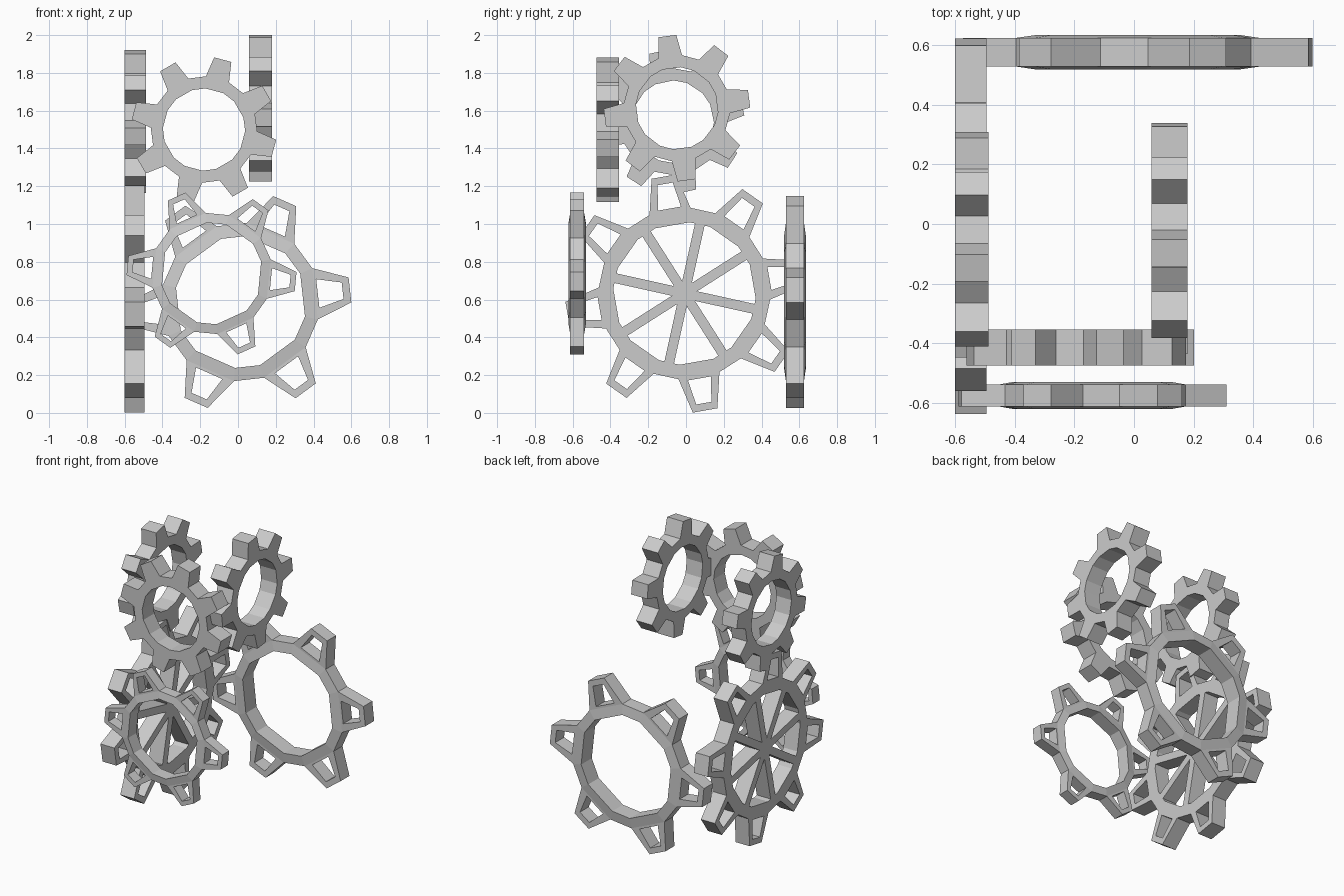
import bpy, bmesh
from math import cos, sin, radians, pi

if "Cube" in bpy.data.objects:
    bpy.data.objects.remove(bpy.data.objects["Cube"])


def polar(r, deg):
    return (r * cos(radians(deg)), r * sin(radians(deg)))


def slab(name, cells, place):
    """Turn flat cells of (u, v, half_thickness) into a closed plate."""
    bm = bmesh.new()
    verts, edges = {}, {}

    def vert(p, side):
        key = (round(p[0], 5), round(p[1], 5), side)
        if key not in verts:
            verts[key] = bm.verts.new(place(p[0], p[1], side * p[2]))
        return verts[key]

    for cell in cells:
        for side in (-1, 1):
            bm.faces.new([vert(p, side) for p in cell[::side]])
        for p, q in zip(cell, cell[1:] + cell[:1]):
            key = frozenset((vert(p, 1), vert(q, 1)))
            edges.setdefault(key, []).append((p, q))
    # walls along every open border
    for pair in edges.values():
        if len(pair) == 1:
            p, q = pair[0]
            bm.faces.new((vert(p, -1), vert(q, -1), vert(q, 1), vert(p, 1)))
    bmesh.ops.recalc_face_normals(bm, faces=bm.faces[:])
    mesh = bpy.data.meshes.new(name)
    bm.to_mesh(mesh)
    bm.free()
    ob = bpy.data.objects.new(name, mesh)
    bpy.context.collection.objects.link(ob)


def gear(name, axis, center, n, phase, tip, root, bore, half,
         base_deg, tip_deg, crown=0.0, hollow=False, spoke=0.0):
    cx, cy, cz = center
    if axis == 'y':
        place = lambda u, v, w: (cx + u, cy + w, cz + v)
    else:
        place = lambda u, v, w: (cx + w, cy + u, cz + v)
    step = 360 / n
    cells = []
    P = lambda r, a: (*polar(r, a), half)
    B = lambda a: (*polar(bore, a), half + crown)
    for i in range(n):
        a = phase + i * step
        nxt = phase + ((i + 1) % n) * step
        a0, a1, a2 = a - base_deg, a + base_deg, nxt - base_deg
        # rim under the tooth and between teeth
        cells.append([B(a0), P(root, a0), P(root, a1), B(a1)])
        cells.append([B(a1), P(root, a1), P(root, a2), B(a2)])
        # tooth, solid or with a window
        o = [P(root, a0), P(tip, a - tip_deg), P(tip, a + tip_deg), P(root, a1)]
        if not hollow:
            cells.append(o)
        else:
            def at(s, t):
                return tuple((o[0][k] * (1 - t) + o[1][k] * t) * (1 - s)
                             + (o[3][k] * (1 - t) + o[2][k] * t) * s
                             for k in (0, 1, 2))
            w = [at(.21, .08), at(.23, .79), at(.77, .79), at(.79, .08)]
            for k in range(4):
                m = (k + 1) % 4
                cells.append([o[k], o[m], w[m], w[k]])
    # spokes meeting in a small hub
    if spoke:
        hub_r = spoke / 2 / sin(pi / n)
        hub = [P(hub_r, phase + k * step) for k in range(n)]
        cells.append(hub)
        for k in range(n):
            d = polar(1, phase + (k + .5) * step)
            end = [(d[0] * bore + s * d[1] * spoke / 2,
                    d[1] * bore - s * d[0] * spoke / 2, half) for s in (1, -1)]
            cells.append([hub[k], end[0], end[1], hub[(k + 1) % n]])
    slab(name, cells, place)


# three small solid gears
small = dict(n=8, root=.282, bore=.218, base_deg=13, tip_deg=7)
gear("front_small_gear", 'y', (-.18, -.415, 1.50), phase=-15, tip=.386, half=.06, **small)
gear("left_small_gear", 'x', (-.545, -.07, 1.542), phase=12, tip=.38, half=.057, **small)
gear("right_small_gear", 'x', (.119, -.048, 1.613), phase=7.5, tip=.388, half=.061, **small)

# large spoked gear on the left
gear("left_spoked_gear", 'x', (-.548, -.008, .632), 8, 10, .632, .455, .378, .053,
     14, 6, hollow=True, spoke=.052)

# two open gears with raised rims
gear("front_open_gear", 'y', (-.14, -.576, .738), 6, -5.5, .45, .322, .27, .037,
     19, 6.5, crown=.009, hollow=True)
gear("back_open_gear", 'y', (.013, .577, .587), 6, 6.3, .587, .42, .35, .048,
     19, 6.5, crown=.01, hollow=True)
